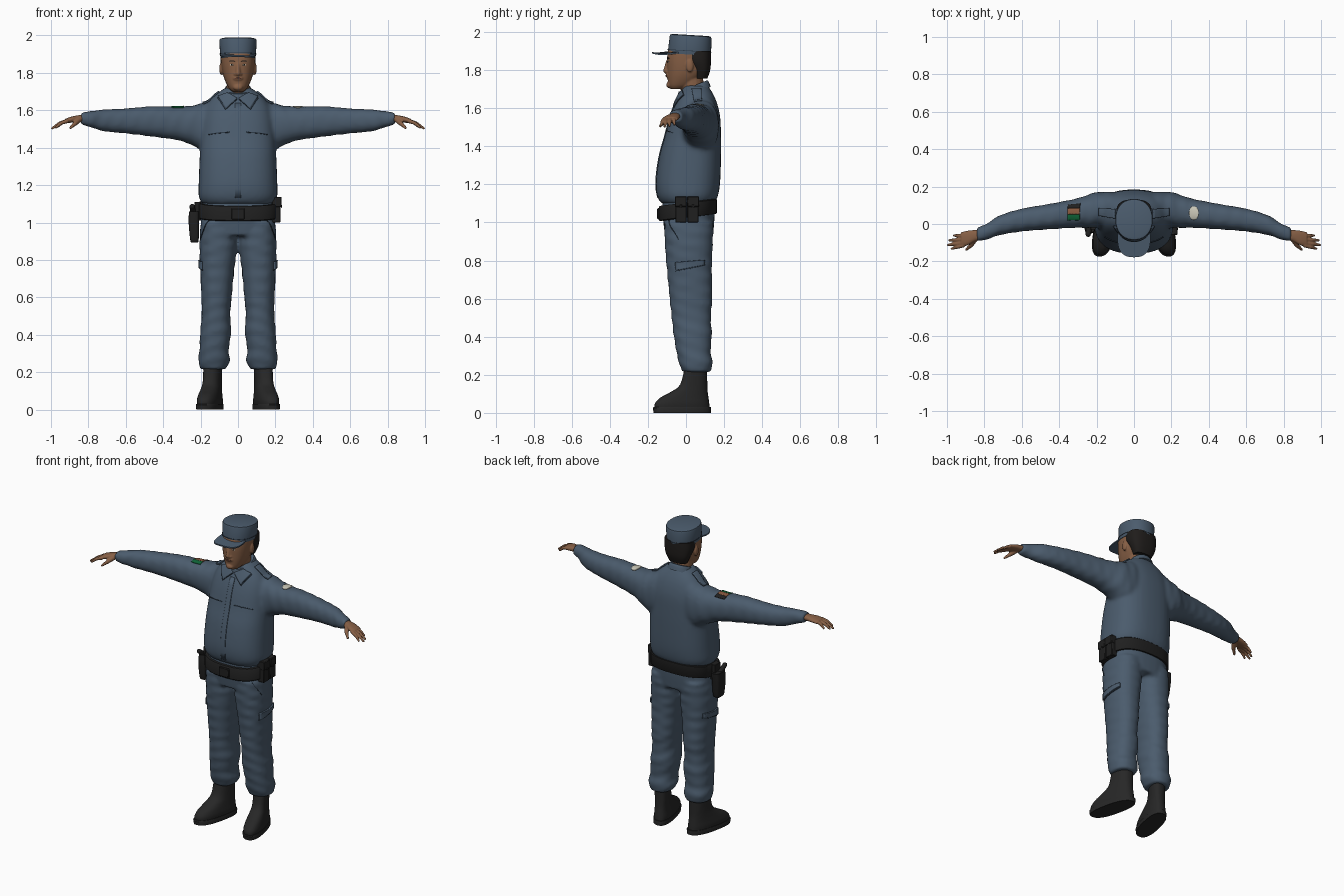
import bpy, bmesh
from math import sin, cos, tau, copysign, radians, sqrt
from mathutils import Vector, Matrix

if "Cube" in bpy.data.objects:
    bpy.data.objects.remove(bpy.data.objects["Cube"])


def material(name, *rgb):
    mat = bpy.data.materials.new(name)
    mat.use_nodes = True
    mat.diffuse_color = (*rgb, 1)
    shader = next(n for n in mat.node_tree.nodes if n.type == "BSDF_PRINCIPLED")
    shader.inputs["Base Color"].default_value = (*rgb, 1)
    shader.inputs["Roughness"].default_value = .8
    return mat


uniform = material("uniform blue", .07, .106, .152)
seam = material("dark seam blue", .025, .04, .06)
skin = material("skin", .24, .115, .06)
lips = material("lips", .15, .06, .04)
hair = material("dark hair", .014, .012, .011)
leather = material("black leather", .014, .014, .014)
boot_black = material("boot black", .02, .02, .02)
green = material("flag green", .005, .13, .04)
red = material("flag red", .25, .1, .05)
cream = material("cream", .6, .58, .48)


def finish(name, bm, mat, voxel=0, smooth=4, bevel=0):
    """Turn a bmesh into an object; voxel fuses overlapping pieces into one skin."""
    bmesh.ops.recalc_face_normals(bm, faces=bm.faces)
    mesh = bpy.data.meshes.new(name)
    bm.to_mesh(mesh)
    bm.free()
    ob = bpy.data.objects.new(name, mesh)
    bpy.context.collection.objects.link(ob)
    mesh.materials.append(mat)
    if voxel:
        remesh = ob.modifiers.new("fuse", "REMESH")
        remesh.mode, remesh.voxel_size, remesh.use_smooth_shade = "VOXEL", voxel, True
        ob.modifiers.new("soften", "SMOOTH").iterations = smooth
    else:
        bpy.ops.object.select_all(action="DESELECT")
        ob.select_set(True)
        bpy.context.view_layer.objects.active = ob
        bpy.ops.object.shade_smooth_by_angle(angle=radians(40))
    if bevel:
        ob.modifiers.new("rounded edges", "BEVEL").width = bevel
    return ob


def loft(bm, rows, axis="z", side=1, steps=4, power=2.3, tilt=0, wave=0, n=36):
    """Skin superellipse sections given as (position, a_min, a_max, b_min, b_max)."""
    rows = [r if len(r) > 4 else (r[0], -r[1], *r[1:]) for r in rows]
    dense = []
    for i in range(len(rows) - 1):
        quad = [rows[max(i - 1, 0)], rows[i], rows[i + 1], rows[min(i + 2, len(rows) - 1)]]
        for s in range(steps):
            u = s / steps
            dense.append([q + u * (r - p + u * (2*p - 5*q + 4*r - w + u * (3*(q - r) + w - p))) / 2
                          for p, q, r, w in zip(*quad)])
    dense.append(rows[-1])
    rings = []
    for t, a0, a1, b0, b1 in dense:
        ring = []
        for k in range(n):
            c, s = cos(tau * k / n), sin(tau * k / n)
            grow = (1 + wave * sin(85 * t + 2 * c + 3 * s)) / 2
            a = (a0 + a1) / 2 + grow * (a1 - a0) * copysign(abs(c) ** (2 / power), c)
            b = (b0 + b1) / 2 + grow * (b1 - b0) * copysign(abs(s) ** (2 / power), s)
            x, y, z = (a, b, t) if axis == "z" else (t, a, b)
            ring.append(bm.verts.new((x * side, y, z + tilt * y)))
        rings.append(ring)
    for low, high in zip(rings, rings[1:]):
        for k in range(n):
            j = (k + 1) % n
            bm.faces.new((low[k], low[j], high[j], high[k]))
    bm.faces.new(rings[0])
    bm.faces.new(rings[-1])


def ball(bm, at, scale):
    bmesh.ops.create_icosphere(bm, subdivisions=3, radius=1,
                               matrix=Matrix.LocRotScale(Vector(at), None, Vector(scale)))


def limb(bm, a, b, ra, rb):
    a, b = Vector(a), Vector(b)
    turn = (b - a).to_track_quat("Z", "Y")
    bmesh.ops.create_cone(bm, cap_ends=True, segments=16, radius1=ra, radius2=rb, depth=(b - a).length,
                          matrix=Matrix.LocRotScale((a + b) / 2, turn, None))
    ball(bm, a, [ra] * 3)
    ball(bm, b, [rb] * 3)


def box(bm, at, size):
    bmesh.ops.create_cube(bm, size=1, matrix=Matrix.LocRotScale(Vector(at), None, Vector(size)))


def patch(name, target, mat, corners, thick=.004, disc=False, side=1, n=10):
    """Thin cloth plate stretched between four corners and laid on the target."""
    p, q, r, s = [Vector((c[0] * side, *c[1:])) for c in corners]
    bm = bmesh.new()
    bmesh.ops.create_grid(bm, x_segments=n, y_segments=n, size=1)
    for v in bm.verts:
        u, w = v.co.x, v.co.y
        if disc:
            u, w = u * sqrt(1 - w * w / 2), w * sqrt(1 - u * u / 2)
        u, w = (u + 1) / 2, (w + 1) / 2
        v.co = p.lerp(q, u).lerp(s.lerp(r, u), w)
    ob = finish(name, bm, mat)
    wrap = ob.modifiers.new("lay on", "SHRINKWRAP")
    wrap.target, wrap.offset, wrap.wrap_mode = target, thick / 2, "ABOVE_SURFACE"
    solid = ob.modifiers.new("thickness", "SOLIDIFY")
    solid.thickness, solid.offset = thick, 0
    return ob


def front_patch(name, target, mat, x, z, w, h, y, disc=True, side=1):
    corners = [(x - w, y, z - h), (x + w, y, z - h), (x + w, y, z + h), (x - w, y, z + h)]
    return patch(name, target, mat, corners, .002, disc, side)


# Shirt: torso and both sleeves fused
bm = bmesh.new()
loft(bm, [(1.1, .19, -.13, .145), (1.14, .21, -.152, .168), (1.22, .21, -.158, .18),
          (1.35, .205, -.14, .184), (1.45, .2, -.112, .184), (1.55, .19, -.086, .18),
          (1.62, .17, -.06, .165), (1.67, .135, -.035, .145), (1.72, .07, -.01, .115)], power=2.5)
for side in (1, -1):
    loft(bm, [(.08, .0, .17, 1.34, 1.68), (.2, -.02, .17, 1.39, 1.635), (.3, -.02, .138, 1.435, 1.62),
              (.45, -.028, .108, 1.458, 1.622), (.6, -.04, .082, 1.476, 1.61), (.72, -.06, .045, 1.488, 1.604),
              (.79, -.085, .0, 1.51, 1.595), (.84, -.092, -.018, 1.523, 1.588)], "x", side, wave=.03)
shirt = finish("shirt", bm, uniform, .011, 6)

# Trousers: hips and both legs fused
bm = bmesh.new()
loft(bm, [(1.12, .19, -.125, .15), (1.03, .198, -.122, .15), (.93, .2, -.11, .142)], power=2.5)
for side in (1, -1):
    loft(bm, [(1, .012, .2, -.115, .145), (.88, .004, .206, -.11, .14), (.75, .02, .202, -.1, .136),
              (.6, .034, .196, -.086, .138), (.5, .042, .194, -.075, .13), (.42, .036, .202, -.066, .136),
              (.32, .05, .206, -.05, .13), (.26, .044, .212, -.036, .14), (.215, .066, .2, -.02, .13)],
         side=side, wave=.025)
trousers = finish("trousers", bm, uniform, .011, 4)

# Boots: toes turned outward, with a wider sole
for side, label in ((1, "left"), (-1, "right")):
    for part, rows in (("boot", [(.02, .056, -.165, .125), (.05, .058, -.163, .122), (.08, .054, -.135, .118),
                                 (.11, .05, -.08, .114), (.15, .047, -.03, .112), (.25, .047, -.005, .11)]),
                       ("sole", [(0, .06, -.17, .13), (.025, .062, -.174, .131), (.03, .06, -.17, .13)])):
        bm = bmesh.new()
        loft(bm, rows, steps=4 if part == "boot" else 1, power=2.5)
        for v in bm.verts:
            v.co.x = side * (v.co.x + .135 - .22 * (v.co.y - .05))
        finish(f"{label}_{part}", bm, boot_black)

# Hands: palm, four fingers and a thumb
for side, label in ((1, "left"), (-1, "right")):
    bm = bmesh.new()
    loft(bm, [(.8, -.08, -.03, 1.538, 1.578), (.85, -.092, -.032, 1.538, 1.574),
              (.89, -.114, -.036, 1.534, 1.566), (.925, -.12, -.044, 1.53, 1.554)], "x")
    for x, y, z in ((.98, -.132, 1.508), (1, -.112, 1.503), (.994, -.087, 1.507), (.968, -.061, 1.514)):
        knuckle = Vector((.915, -.02 + y * .72, 1.542))
        tip = Vector((x - .006, y, z))
        middle = knuckle.lerp(tip, .5) + Vector((0, 0, .007))
        limb(bm, knuckle, middle, .0115, .0095)
        limb(bm, middle, tip, .0095, .0065)
    limb(bm, (.85, -.08, 1.55), (.872, -.115, 1.528), .016, .012)
    limb(bm, (.872, -.115, 1.528), (.896, -.136, 1.506), .011, .007)
    bmesh.ops.scale(bm, vec=(side, 1, 1), verts=bm.verts)
    finish(label + "_hand", bm, skin, .004, 2)

# Head: skull, neck, nose, brow, chin and ears fused
bm = bmesh.new()
loft(bm, [(1.7, .03, -.08, -.02), (1.72, .05, -.092, .03), (1.76, .07, -.097, .08), (1.8, .082, -.099, .11),
          (1.85, .089, -.1, .12), (1.9, .09, -.095, .122), (1.95, .08, -.08, .11)])
limb(bm, (0, .045, 1.64), (0, .025, 1.78), .062, .06)
limb(bm, (0, -.096, 1.846), (0, -.107, 1.797), .009, .013)
ball(bm, (0, -.09, 1.722), (.026, .014, .016))
ball(bm, (0, -.097, 1.772), (.026, .009, .013))
for side in (1, -1):
    ball(bm, (side * .012, -.1, 1.793), (.01, .01, .009))
    ball(bm, (side * .09, .02, 1.822), (.01, .019, .034))
head = finish("head", bm, skin, .005, 3)

# Face details
front_patch("mouth", head, lips, 0, 1.771, .025, .003, -.105)
for side, label in ((1, "left"), (-1, "right")):
    front_patch(label + "_eye", head, cream, .036, 1.843, .012, .004, -.1, side=side)
    front_patch(label + "_iris", head, hair, .036, 1.843, .005, .004, -.104, side=side).modifiers[0].offset = .003
    front_patch(label + "_eyebrow", head, hair, .037, 1.863, .02, .003, -.1, side=side)

# Hair at the back and sides
bm = bmesh.new()
loft(bm, [(1.755, .06, .045, .112), (1.8, .08, .035, .127), (1.85, .0935, .0, .131), (1.9, .0935, -.01, .131)], power=2.6)
finish("hair", bm, hair)

# Cap: crown, band seam and curved visor
bm = bmesh.new()
loft(bm, [(1.883, .094, -.094, .13), (1.9, .096, -.094, .132), (1.972, .1, -.086, .134),
          (1.982, .097, -.083, .131), (1.986, .085, -.07, .118)], steps=1, tilt=-.06, power=2.2, n=48)
finish("cap_crown", bm, uniform)
bm = bmesh.new()
loft(bm, [(1.901, .0985, -.0965, .1345), (1.904, .0985, -.0965, .1345)], steps=1, tilt=-.06, power=2.2, n=48)
finish("cap_band_seam", bm, seam)
bm = bmesh.new()
loft(bm, [(1.906, .088, -.178, .02), (1.914, .088, -.178, .02)], steps=1, tilt=.1, power=2.5, n=48)
for v in bm.verts:
    v.co.z -= 2 * v.co.x ** 2
finish("cap_visor", bm, uniform)

# Collar: tilted stand and two pointed flaps
bm = bmesh.new()
loft(bm, [(1.66, .085, -.045, .13), (1.69, .074, -.042, .12), (1.702, .068, -.038, .112)], tilt=.4)
finish("collar_stand", bm, uniform)
for side, label in ((1, "left"), (-1, "right")):
    flap = [(.004, -.06, 1.672), (.066, -.075, 1.612), (.105, -.01, 1.672), (.06, -.03, 1.7)]
    patch(label + "_collar_edge", shirt, seam, [(x * 1.05, y, z - .005) for x, y, z in flap], .003, side=side)
    patch(label + "_collar_flap", shirt, uniform, flap, .009, side=side)

    # Shirt pockets and shoulder straps
    patch(label + "_chest_pocket_seam", shirt, seam,
          [(.045, -.11, 1.482), (.172, -.09, 1.474), (.172, -.09, 1.479), (.045, -.11, 1.487)], side=side)
    patch(label + "_shoulder_strap", shirt, uniform,
          [(.1, .03, 1.7), (.19, .04, 1.645), (.19, .085, 1.645), (.1, .08, 1.7)], .008, side=side)

    # Cargo pockets and slanted hip pockets
    patch(label + "_cargo_seam", trousers, seam,
          [(.2, -.06, .742), (.2, .105, .772), (.2, .105, .778), (.2, -.06, .748)], side=side)
    patch(label + "_cargo_flap", trousers, uniform,
          [(.205, -.06, .748), (.205, .105, .778), (.205, .105, .805), (.205, -.06, .79)], .009, side=side)
    patch(label + "_hip_pocket_seam", trousers, seam,
          [(.15, -.09, 1.01), (.195, -.04, .91), (.198, -.038, .912), (.154, -.088, 1.012)], side=side)

# Front button placket
patch("shirt_placket", shirt, uniform, [(-.016, -.15, 1.13), (.016, -.15, 1.13), (.016, -.06, 1.64), (-.016, -.06, 1.64)])

# Sleeve badges: striped flag on the right, oval on the left
for mat, y, label in ((leather, .085, "black"), (red, .052, "red"), (green, .018, "green")):
    patch("flag_stripe_" + label, shirt, mat,
          [(-.355, y, 1.62), (-.29, y, 1.62), (-.29, y + .033, 1.62), (-.355, y + .033, 1.62)])
patch("sleeve_badge", shirt, cream, [(.295, .02, 1.62), (.345, .02, 1.62), (.345, .098, 1.62), (.295, .098, 1.62)], disc=True)

# Belt and buckle
bm = bmesh.new()
loft(bm, [(1.025, .208, -.138, .158), (1.03, .212, -.142, .162), (1.1, .212, -.142, .162),
          (1.105, .208, -.138, .158)], steps=1, power=2.5, tilt=.13)
finish("belt", bm, leather)
bm = bmesh.new()
box(bm, (0, -.144, 1.046), (.07, .014, .06))
finish("belt_buckle", bm, leather, bevel=.004)

# Twin pouch on the left hip
bm = bmesh.new()
for y in (-.027, .037):
    box(bm, (.205, y, 1.065), (.045, .058, .13))
    box(bm, (.207, y, 1.11), (.052, .061, .055))
    box(bm, (.232, y, 1.086), (.006, .014, .018))
finish("belt_pouches", bm, leather, bevel=.005)

# Holster with pistol grip on the right hip
bm = bmesh.new()
loft(bm, [(.893, -.25, -.215, -.035, .02), (.91, -.256, -.21, -.045, .03), (1, -.264, -.208, -.05, .04),
          (1.06, -.262, -.208, -.045, .045)], power=4)
box(bm, (-.215, 0, 1.06), (.035, .06, .1))
finish("holster", bm, leather, bevel=.003)
bm = bmesh.new()
limb(bm, (-.238, .0, 1.04), (-.245, -.055, 1.085), .017, .014)
finish("pistol_grip", bm, leather)
